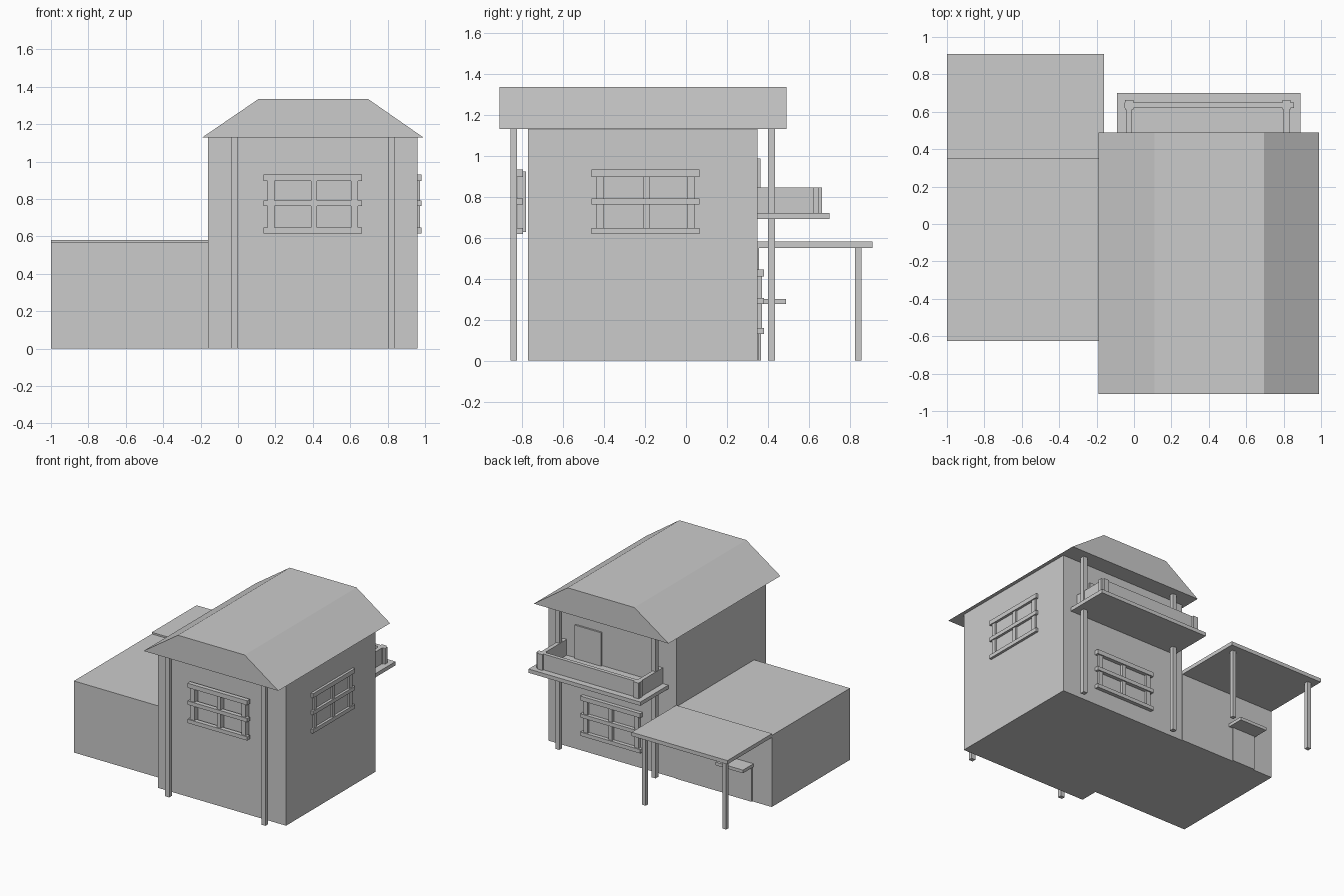
import bpy

cube = bpy.data.objects.get("Cube")
if cube:
    bpy.data.objects.remove(cube, do_unlink=True)

GREY = (0.6, 0.6, 0.6, 1.0)
mat = bpy.data.materials.new("plain grey")
mat.use_nodes = True
mat.diffuse_color = GREY
mat.node_tree.nodes["Principled BSDF"].inputs["Base Color"].default_value = GREY


def add_mesh(name, verts, faces):
    mesh = bpy.data.meshes.new(name)
    mesh.from_pydata(verts, [], faces)
    mesh.materials.append(mat)
    obj = bpy.data.objects.new(name, mesh)
    bpy.context.collection.objects.link(obj)
    return obj


def prism(name, profile, y0, y1):
    """Extrude a counter-clockwise (x, z) profile along y."""
    n = len(profile)
    verts = [(x, y, z) for y in (y0, y1) for x, z in profile]
    faces = [tuple(range(n)), tuple(reversed(range(n, 2 * n)))]
    for i in range(n):
        j = (i + 1) % n
        faces.append((j, i, n + i, n + j))
    return add_mesh(name, verts, faces)


def box(name, x, y, z):
    (a, b), (c, d) = x, z
    return prism(name, [(a, c), (b, c), (b, d), (a, d)], *y)


def window(name, place, start, bottom, rail_depth, stile_depth):
    """Lattice of rails and stiles; place maps (along, depth) to (x, y)."""
    for i, (lo, hi) in enumerate([(0, .03), (.145, .175), (.28, .315)]):
        x, y = place((start, start + .525), rail_depth)
        box(f"{name}_rail_{i}", x, y, (bottom + lo, bottom + hi))
    for i, (lo, hi) in enumerate([(.02, .057), (.253, .285), (.468, .505)]):
        x, y = place((start + lo, start + hi), stile_depth)
        box(f"{name}_stile_{i}", x, y, (bottom + .01, bottom + .305))


# House body and side annex
box("house_body", (-.16, .96), (-.77, .35), (0, 1.13))
box("annex", (-1, -.16), (-.625, .355), (0, .567))

# Main roof with flat ridge
prism("main_roof", [(-.19, 1.13), (.99, 1.13), (.695, 1.335), (.11, 1.335)], -.91, .49)

# Tall columns under the eaves
for side, x in (("right", (-.038, -.002)), ("left", (.805, .84))):
    box(f"front_column_{side}", x, (-.857, -.825), (0, 1.13))
    box(f"back_column_{side}", x, (.4, .435), (0, 1.13))

# Windows on the front, left side and back
def along_x(a, d):
    return a, d


def along_y(a, d):
    return d, a


window("front_window", along_x, .137, .617, (-.83, -.795), (-.822, -.78))
window("side_window", along_y, -.46, .617, (.95, .98), (.95, .972))
window("back_window", along_x, .135, .13, (.345, .38), (.345, .37))

# Balcony with railing and door
box("balcony_floor", (-.09, .89), (.35, .70), (.69, .72))
box("balcony_front_rail", (-.05, .855), (.62, .65), (.72, .845))
for side, x in (("right", (-.042, -.01)), ("left", (.8, .832))):
    box(f"balcony_side_rail_{side}", x, (.35, .62), (.72, .845))
    box(f"balcony_post_{side}", (x[0] - .006, x[1] + .006), (.613, .664), (.72, .845))
box("balcony_door", (.49, .72), (.345, .364), (.72, .985))

# Porch roof, posts, door and small canopy behind the annex
box("porch_roof", (-1, -.16), (.35, .91), (.55, .58))
for side, x in (("right", -.935), ("left", -.23)):
    box(f"porch_post_{side}", (x - .016, x + .016), (.825, .856), (0, .55))
box("porch_door", (-.83, -.63), (.345, .365), (0, .275))
box("door_canopy", (-.84, -.6), (.35, .487), (.275, .3))
